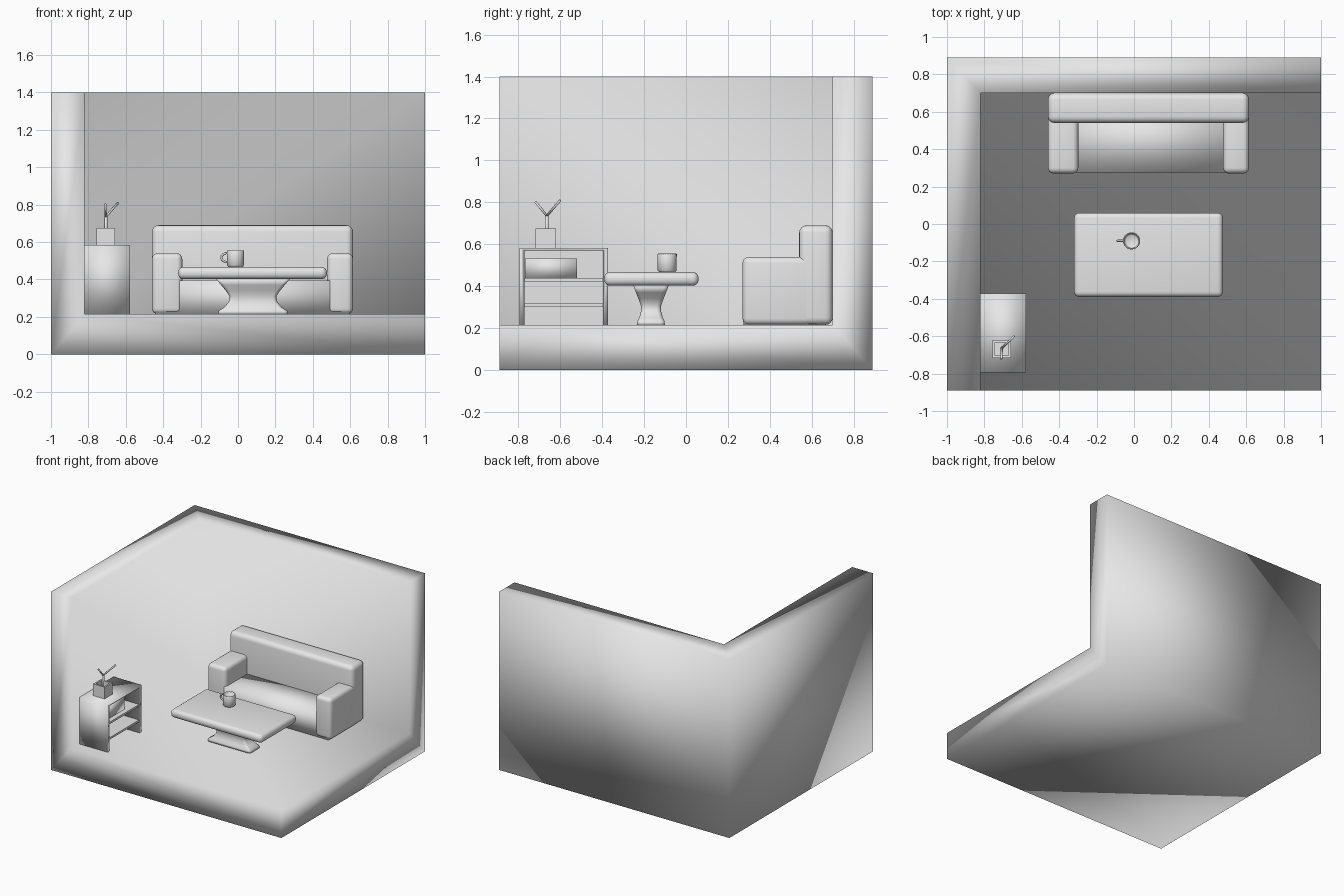
import bpy, bmesh, math
from mathutils import Vector

cube = bpy.data.objects.get("Cube")
if cube:
    bpy.data.objects.remove(cube, do_unlink=True)

GREY = (0.8, 0.8, 0.8, 1.0)
clay = bpy.data.materials.new("light_grey")
clay.use_nodes = True
clay.diffuse_color = GREY
clay.node_tree.nodes["Principled BSDF"].inputs["Base Color"].default_value = GREY


def finish(name, bm, smooth=True):
    bmesh.ops.recalc_face_normals(bm, faces=bm.faces[:])
    mesh = bpy.data.meshes.new(name)
    bm.to_mesh(mesh)
    bm.free()
    for p in mesh.polygons:
        p.use_smooth = smooth
    mesh.materials.append(clay)
    obj = bpy.data.objects.new(name, mesh)
    bpy.context.collection.objects.link(obj)
    return obj


def box_bm(x, y, z):
    bm = bmesh.new()
    bmesh.ops.create_cube(bm, size=1)
    for v in bm.verts:
        v.co = [lo + (c + 0.5) * (hi - lo) for c, (lo, hi) in zip(v.co, (x, y, z))]
    return bm


def box(name, x, y, z, bevel=0.0, smooth=True):
    """Box between limits, optionally with rounded edges."""
    obj = finish(name, box_bm(x, y, z), smooth)
    if bevel:
        mod = obj.modifiers.new("round", 'BEVEL')
        mod.width, mod.segments, mod.limit_method = bevel, 4, 'NONE'
    return obj


def loft(name, rings, caps=True):
    """Skin a list of equal-length point rings."""
    bm = bmesh.new()
    loops = [[bm.verts.new(p) for p in r] for r in rings]
    n = len(loops[0])
    for a, b in zip(loops, loops[1:]):
        for i in range(n):
            j = (i + 1) % n
            bm.faces.new((a[i], a[j], b[j], b[i]))
    if caps:
        bm.faces.new(loops[0])
        bm.faces.new(loops[-1])
    return finish(name, bm)


def tube(name, points, radius, sides=8):
    """Round tube along a path."""
    pts = [Vector(p) for p in points]
    rings = []
    for i, p in enumerate(pts):
        d = (pts[min(i + 1, len(pts) - 1)] - pts[max(i - 1, 0)]).normalized()
        u = d.cross(Vector((0.1, 1, 0))).normalized()
        w = d.cross(u)
        turn = [2 * math.pi * k / sides for k in range(sides)]
        rings.append([p + radius * (math.cos(t) * u + math.sin(t) * w) for t in turn])
    return loft(name, rings)


FLOOR = 0.215

# Room: floor and two thick walls meeting at the back right corner
OUTER = ((-1, 1), (0.89, -0.89), (0, 1.4))
INNER = ((-0.82, 1), (0.70, -0.89), (FLOOR, 1.4))
bm = bmesh.new()
keys = [(a, b, c) for a in (0, 1) for b in (0, 1) for c in (0, 1) if a + b + c < 3]
shells = [{k: bm.verts.new([lim[axis][k[axis]] for axis in range(3)]) for k in keys}
          for lim in (OUTER, INNER)]
for shell in shells:
    for axis in range(3):
        corners = []
        for pair in ((0, 0), (1, 0), (1, 1), (0, 1)):
            k = list(pair)
            k.insert(axis, 0)
            corners.append(shell[tuple(k)])
        bm.faces.new(corners)
rim = [(1, 0, 0), (1, 1, 0), (0, 1, 0), (0, 1, 1), (0, 0, 1), (1, 0, 1)]
out, inn = shells
for a, b in zip(rim, rim[1:] + rim[:1]):
    bm.faces.new((out[a], inn[a], inn[b], out[b]))
finish("room_shell", bm)

# Sofa
box("sofa_back", (-0.46, 0.615), (0.54, 0.70), (FLOOR, 0.69), 0.035)
box("sofa_seat", (-0.44, 0.595), (0.275, 0.62), (FLOOR, 0.395))
for side, x in (("right", (-0.46, -0.298)), ("left", (0.477, 0.615))):
    box("sofa_arm_" + side, x, (0.27, 0.60), (FLOOR, 0.54), 0.03)

# Table top
box("table_top", (-0.32, 0.475), (-0.39, 0.06), (0.402, 0.467), 0.028)

# Table pedestal: rounded rectangles with a narrow waist
CX, CY = 0.08, -0.167


def rounded_rect(z, hx, hy, r=0.02):
    ring = []
    for quarter, (sx, sy) in enumerate(((1, 1), (-1, 1), (-1, -1), (1, -1))):
        for step in range(4):
            t = math.pi / 2 * (quarter + step / 3)
            ring.append((CX + sx * (hx - r) + r * math.cos(t),
                         CY + sy * (hy - r) + r * math.sin(t), z))
    return ring


loft("table_pedestal", [rounded_rect(*s) for s in (
    (FLOOR, 0.187, 0.066), (0.232, 0.185, 0.065), (0.25, 0.155, 0.056),
    (0.28, 0.13, 0.048), (0.31, 0.125, 0.049), (0.34, 0.145, 0.06),
    (0.37, 0.17, 0.072), (0.405, 0.20, 0.085))])

# Mug: turned wall with a hollow inside, plus a handle
MX, MY = -0.013, -0.09
profile = [(0.038, 0.467), (0.045, 0.475), (0.046, 0.552), (0.043, 0.556),
           (0.038, 0.552), (0.037, 0.482), (0.03, 0.477)]
loft("mug", [[(MX + r * math.cos(t), MY + r * math.sin(t), z)
              for t in (2 * math.pi * k / 24 for k in range(24))] for r, z in profile])
arc = [math.pi * (0.5 + k / 8) for k in range(9)]
tube("mug_handle", [(MX - 0.042 + 0.034 * math.cos(t), MY, 0.517 + 0.025 * math.sin(t))
                    for t in arc], 0.006)

# Shelf unit: upside-down U frame open towards the room
Y0, Y1, TOP, T = -0.795, -0.372, 0.583, 0.025
frame = [(Y0, FLOOR), (Y0, TOP), (Y1, TOP), (Y1, FLOOR)]
inside = [(Y0 + T, FLOOR), (Y0 + T, TOP - 0.013), (Y1 - T, TOP - 0.013), (Y1 - T, FLOOR)]
loft("shelf_frame", [[(x, y, z) for y, z in frame + inside[::-1]] for x in (-0.82, -0.578)])
box("shelf_back", (-0.82, -0.81), (Y0 + T, Y1 - T), (FLOOR, TOP - 0.013), smooth=False)
for label, z in (("lower", 0.30), ("upper", 0.422)):
    box("shelf_board_" + label, (-0.815, -0.582), (Y0 + T, Y1 - T), (z, z + 0.016), smooth=False)
box("shelf_storage_box", (-0.80, -0.62), (-0.768, -0.52), (0.438, 0.532))

# Square vase with a hollow top
bm = box_bm((-0.757, -0.657), (-0.717, -0.62), (TOP, 0.675))
bm.normal_update()
top = max(bm.faces, key=lambda f: f.calc_center_median().z)
bmesh.ops.inset_region(bm, faces=[top], thickness=0.018)
hole = bmesh.ops.extrude_face_region(bm, geom=[top])
bmesh.ops.delete(bm, geom=[top], context='FACES_ONLY')
floor_verts = [g for g in hole["geom"] if isinstance(g, bmesh.types.BMVert)]
bmesh.ops.translate(bm, verts=floor_verts, vec=(0, 0, -0.07))
finish("vase", bm, smooth=False)

# Forked twig
FORK = (-0.707, -0.664, 0.735)
tube("twig_stem", [(-0.707, -0.666, 0.60), FORK], 0.009, 6)
tube("twig_branch_back", [FORK, (-0.675, -0.633, 0.772), (-0.641, -0.60, 0.81)], 0.006, 6)
tube("twig_branch_front", [FORK, (-0.708, -0.69, 0.768), (-0.709, -0.72, 0.803)], 0.006, 6)
